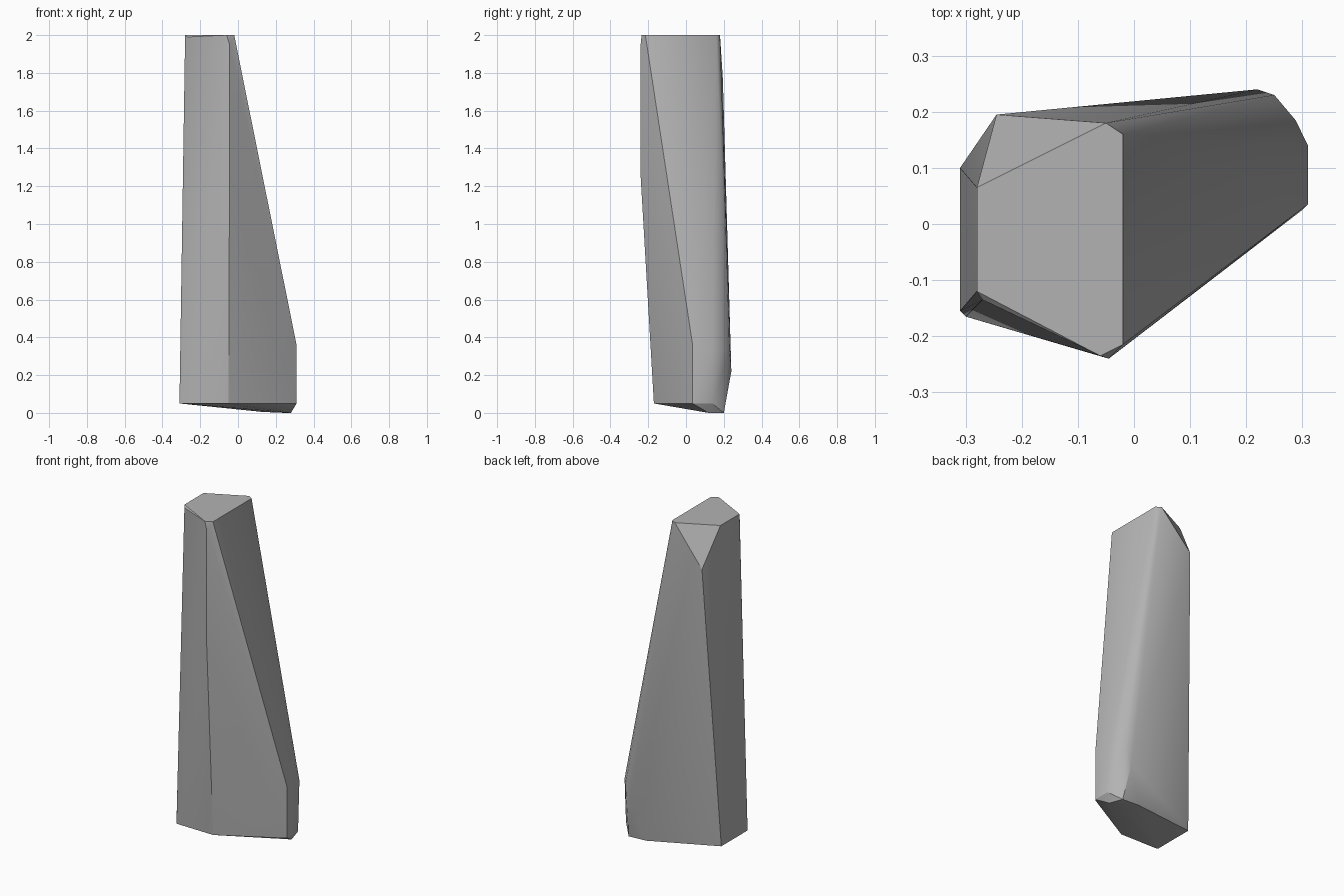
import bpy
import bmesh
import math

# Remove the default cube
cube = bpy.data.objects.get("Cube")
if cube:
    bpy.data.objects.remove(cube, do_unlink=True)


def flat_material(name, colour):
    """One plain material with the same viewport and render colour."""
    material = bpy.data.materials.new(name)
    material.use_nodes = True
    material.diffuse_color = colour
    shader = next(n for n in material.node_tree.nodes if n.type == 'BSDF_PRINCIPLED')
    shader.inputs["Base Color"].default_value = colour
    shader.inputs["Roughness"].default_value = 0.9
    return material


def hewn_stone(name, corners, material):
    """Wrap the corner points in a convex faceted block."""
    mesh = bpy.data.meshes.new(name)
    stone = bpy.data.objects.new(name, mesh)
    bpy.context.collection.objects.link(stone)
    bm = bmesh.new()
    for corner in corners:
        bm.verts.new(corner)
    wrapped = bmesh.ops.convex_hull(bm, input=bm.verts[:])
    # Clear points that ended up inside the block
    spare = set(wrapped["geom_interior"]) | set(wrapped["geom_unused"])
    loose = [item for item in spare if isinstance(item, bmesh.types.BMVert)]
    bmesh.ops.delete(bm, geom=loose, context='VERTS')
    # Merge nearly coplanar triangles into clean facets
    bmesh.ops.dissolve_limit(bm, angle_limit=math.radians(1),
                             verts=bm.verts[:], edges=bm.edges[:])
    bmesh.ops.recalc_face_normals(bm, faces=bm.faces[:])
    bm.to_mesh(mesh)
    bm.free()
    mesh.materials.append(material)
    bpy.ops.object.select_all(action='DESELECT')
    stone.select_set(True)
    bpy.context.view_layer.objects.active = stone
    bpy.ops.object.shade_smooth_by_angle(angle=math.radians(30))
    return stone


# Flat crown of the stone
crown = [(x, y, 2) for x, y in (
    (-.28, .065), (-.28, -.12), (-.06, -.235), (-.02, -.215),
    (-.02, .16), (-.05, .18))]
crown.append((-.27, -.135, 1.99))

# Chipped back corner and front ridge
ridges = [(-.245, .195, 1.77), (-.045, -.24, 1.95), (-.045, -.24, 1.25)]

# Shoulder at the foot of the long slope
shoulder = [
    (.31, .035, .36), (.31, .14, .34), (.288, .185, .34),
    (.25, .23, .33), (.22, .24, .22)]

# Lower rim
rim = [(x, y, .05) for x, y in (
    (-.31, .1), (-.31, -.155), (-.3, -.165), (-.05, -.17),
    (.3, .025), (.31, .035), (.31, .14))]

# Underside resting point
foot = [(.13, .2, .005), (.25, .2, 0), (.28, .12, 0)]

stone_grey = flat_material("stone grey", (.45, .45, .45, 1))
hewn_stone("standing_stone", crown + ridges + shoulder + rim + foot, stone_grey)
